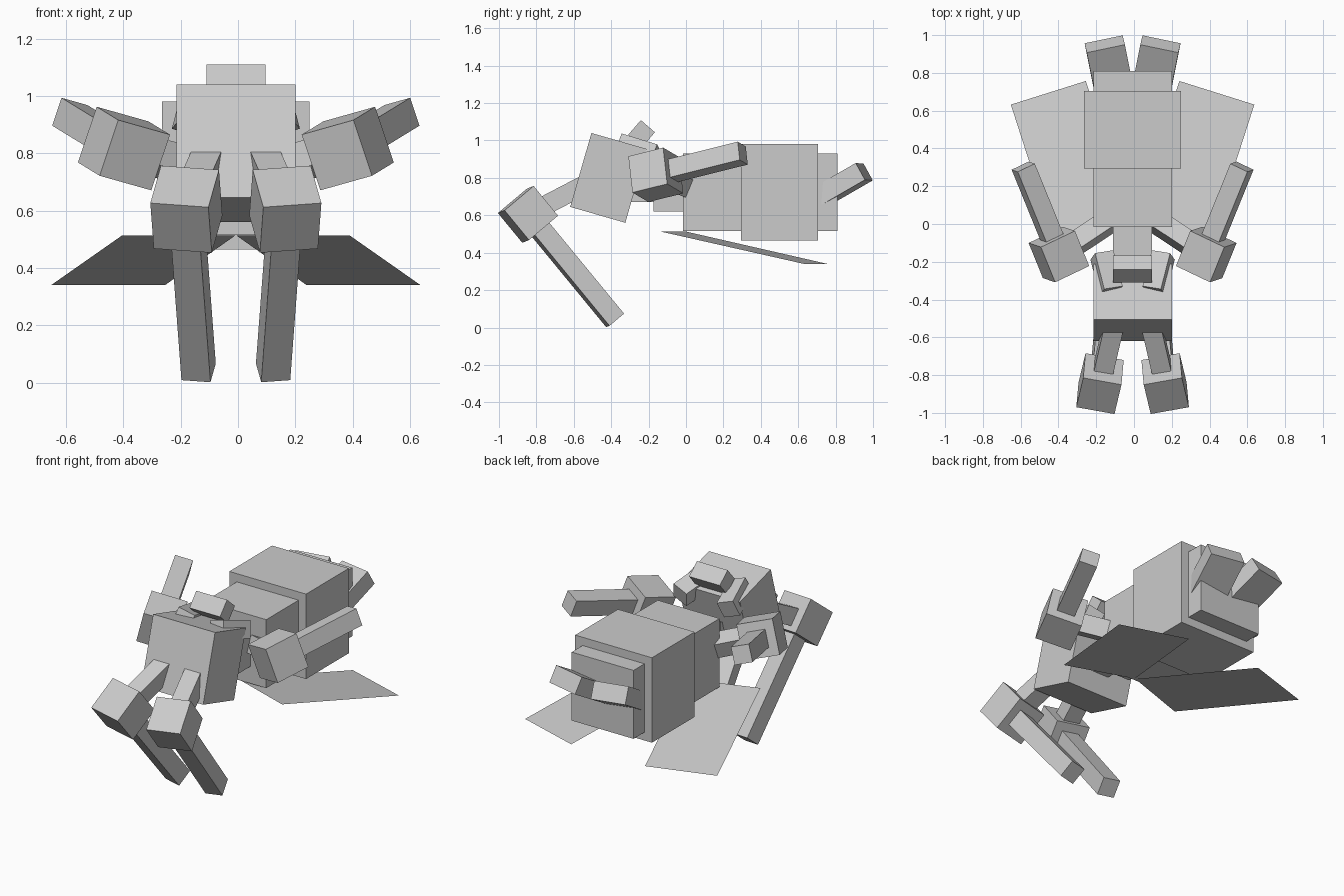
import bpy
import bmesh
from mathutils import Matrix, Vector

old = bpy.data.objects.get("Cube")
if old:
    bpy.data.objects.remove(old, do_unlink=True)

MID = -0.0075      # symmetry plane
THIN, WIDE = 0.103, 0.206

grey = bpy.data.materials.new("plain grey")
grey.use_nodes = True
grey.diffuse_color = (0.6, 0.6, 0.6, 1)
grey.node_tree.nodes["Principled BSDF"].inputs["Base Color"].default_value = (0.6, 0.6, 0.6, 1)


def finish(name, bm, mirrored=False):
    if mirrored:
        flip = Matrix.Translation((2 * MID, 0, 0)) @ Matrix.Scale(-1, 4, (1, 0, 0))
        bmesh.ops.transform(bm, matrix=flip, verts=bm.verts)
        bmesh.ops.reverse_faces(bm, faces=bm.faces)
    mesh = bpy.data.meshes.new(name)
    bm.to_mesh(mesh)
    bm.free()
    mesh.materials.append(grey)
    bpy.context.collection.objects.link(bpy.data.objects.new(name, mesh))


def beam(name, start, end, width, height, across=(1, 0, 0), mirrored=False):
    """Box running from start to end, its width along the across direction."""
    start, end = Vector(start), Vector(end)
    y = (end - start).normalized()
    x = Vector(across)
    x = (x - y * x.dot(y)).normalized()
    z = x.cross(y)
    turn = Matrix((x, y, z)).transposed().to_4x4()
    size = Matrix.Diagonal((width, (end - start).length, height, 1))
    bm = bmesh.new()
    bmesh.ops.create_cube(bm, size=1,
                          matrix=Matrix.Translation((start + end) / 2) @ turn @ size)
    finish(name, bm, mirrored)


def pair(name, *args, **kw):
    beam("right_" + name, *args, **kw)
    beam("left_" + name, *args, mirrored=True, **kw)


def joint(name, centre, axis, across):
    """Cube centred on a limb joint."""
    c, a = Vector(centre), Vector(axis).normalized() * WIDE / 2
    pair(name, c - a, c + a, WIDE, WIDE, across=across)


# Body along the centre line
beam("abdomen", (MID, -0.015, 0.7225), (MID, 0.81, 0.7225), 0.415, 0.415)
beam("abdomen_band", (MID, 0.295, 0.7225), (MID, 0.705, 0.7225), 0.515, 0.515)
beam("thorax", (MID, -0.175, 0.7225), (MID, 0, 0.7225), WIDE, WIDE)
beam("neck", (MID, -0.36, 0.7225), (MID, -0.17, 0.7225), THIN, THIN)
beam("head", (MID, -0.5625, 0.8425), (MID, -0.2675, 0.7575), 0.415, 0.411)
beam("crest", (MID, -0.275, 1.07), (MID, -0.2, 1.005), WIDE, THIN)

# Slanted blocks at the back of the head
pair("head_block", (-0.17, -0.164, 0.917), (-0.121, -0.354, 0.975), THIN, THIN,
     across=(0.93, 0.15, -0.3))

# Folded front limbs
wrist = Vector((-0.18, -0.845, 0.605))
wrist_across = (0.2, -0.035, -0.015)
shin = Vector((0.058, 0.633, -0.77)).normalized()
pair("front_arm", wrist, (-0.1, -0.5, 0.785), THIN, THIN)
joint("front_joint", wrist, shin, wrist_across)
pair("front_shin", wrist, wrist + shin * 0.735, THIN, THIN, across=wrist_across)

# Side limbs swept backwards
elbow = Vector((-0.3975, -0.1615, 0.8165))
elbow_across = (0.185, 0.08, -0.053)
sweep = Vector((-0.366, 0.9, 0.224)).normalized()
pair("side_arm", (-0.1, 0.035, 0.735), elbow, THIN, THIN)
joint("side_joint", elbow, sweep, elbow_across)
pair("side_forearm", elbow, elbow + sweep * 0.515, THIN, THIN, across=elbow_across)

# Tail prongs
tip = Vector((-0.155, 0.953, 0.833))
pair("tail_prong", tip - Vector((-0.17, 0.85, 0.49)) * 0.31, tip, WIDE, THIN,
     across=(0.19, 0.045, 0))

# Flat wings under the body
for side, flipped in (("right", False), ("left", True)):
    bm = bmesh.new()
    corners = [(-0.01, 0.0, 0.513), (-0.255, 0.757, 0.34),
               (-0.652, 0.632, 0.34), (-0.405, -0.135, 0.513)]
    bm.faces.new([bm.verts.new(c) for c in corners])
    finish(side + "_wing", bm, flipped)
